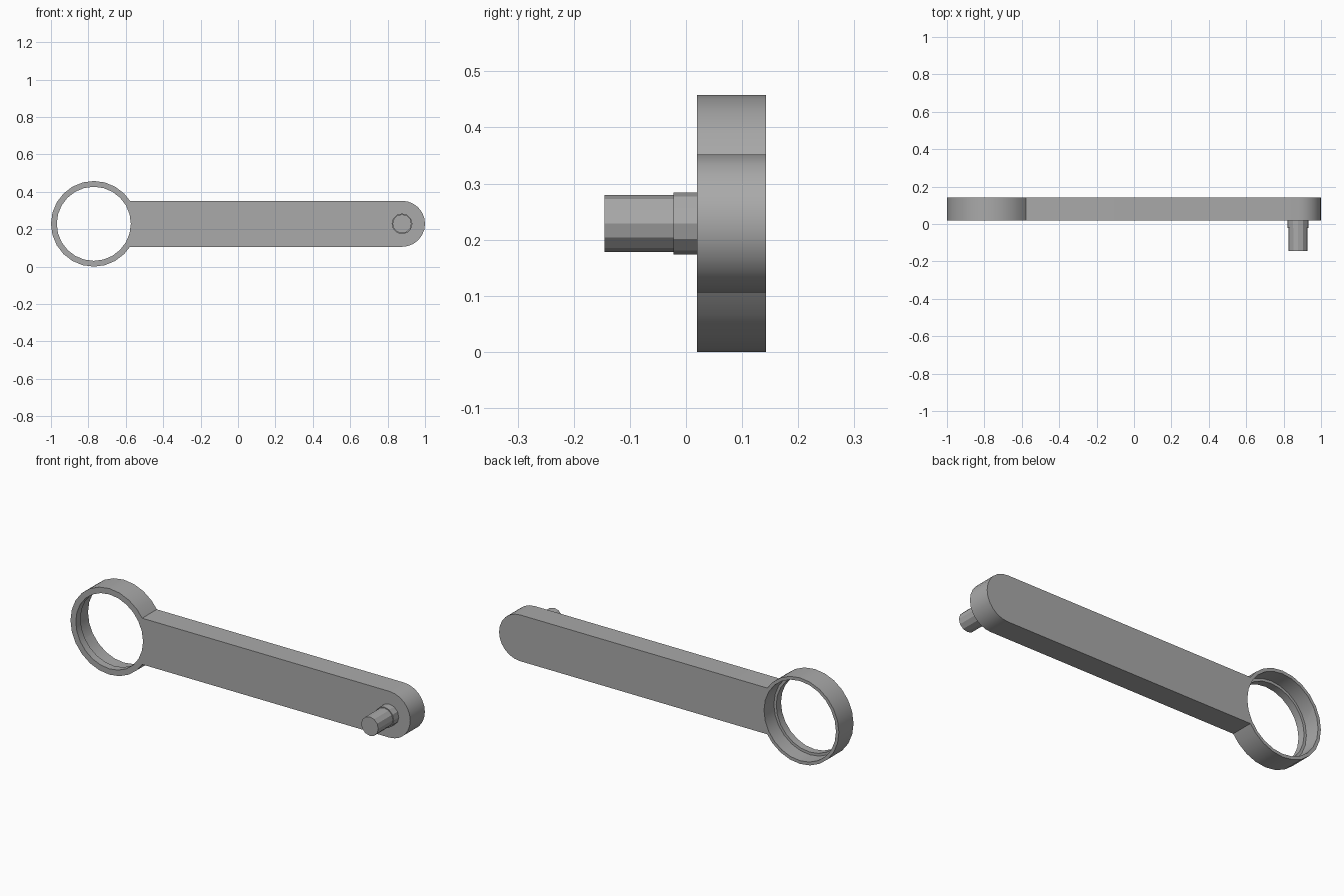
import bpy
import bmesh
from math import sin, cos, radians, asin, degrees
from mathutils import Matrix

cube = bpy.data.objects.get("Cube")
if cube:
    bpy.data.objects.remove(cube, do_unlink=True)

# Shared dimensions
RING_X, MID_Z, RING_R = -0.771, 0.229, 0.229
PIN_X, BAR_R = 0.877, 0.123
FRONT, BACK = 0.02, 0.143

grey = bpy.data.materials.new("plain grey")
grey.use_nodes = True
grey.diffuse_color = (0.4, 0.4, 0.4, 1)
grey.node_tree.nodes["Principled BSDF"].inputs["Base Color"].default_value = (0.4, 0.4, 0.4, 1)


def link(name, bm):
    bmesh.ops.recalc_face_normals(bm, faces=bm.faces)
    mesh = bpy.data.meshes.new(name)
    bm.to_mesh(mesh)
    bm.free()
    mesh.materials.append(grey)
    obj = bpy.data.objects.new(name, mesh)
    bpy.context.collection.objects.link(obj)
    return obj


def cylinder(name, x, radius, y0, y1, sides):
    """Cylinder lying along y, from y0 to y1."""
    bm = bmesh.new()
    place = Matrix.Translation((x, (y0 + y1) / 2, MID_Z)) @ Matrix.Rotation(radians(90), 4, 'X')
    bmesh.ops.create_cone(bm, cap_ends=True, segments=sides, radius1=radius,
                          radius2=radius, depth=y1 - y0, matrix=place)
    return link(name, bm)


def arc(x, radius, angles):
    return [(x + radius * cos(radians(a)), MID_Z + radius * sin(radians(a))) for a in angles]


def smooth(obj):
    bpy.ops.object.select_all(action='DESELECT')
    obj.select_set(True)
    bpy.context.view_layer.objects.active = obj
    bpy.ops.object.shade_smooth_by_angle(angle=radians(28))


# Arm: ring outline running into a bar with a rounded end
join = degrees(asin(BAR_R / RING_R))
outline = arc(RING_X, RING_R, [join, *range(45, 316, 15), 360 - join])
outline += arc(PIN_X, BAR_R, range(-90, 91, 15))
bm = bmesh.new()
face = bm.faces.new([bm.verts.new((x, FRONT, z)) for x, z in outline])
sweep = bmesh.ops.extrude_face_region(bm, geom=[face], use_keep_orig=True)
moved = [v for v in sweep["geom"] if isinstance(v, bmesh.types.BMVert)]
bmesh.ops.translate(bm, verts=moved, vec=(0, BACK - FRONT, 0))
arm = link("crank_arm", bm)

# Through hole, and a wider pocket from the back that leaves a front lip
for name, radius, start in (("bore_cutter", 0.198, -0.1), ("pocket_cutter", 0.212, 0.06)):
    cutter = cylinder(name, RING_X, radius, start, 0.3, 24)
    cutter.hide_render = True
    cut = arm.modifiers.new(name, 'BOOLEAN')
    cut.operation = 'DIFFERENCE'
    cut.solver = 'EXACT'
    cut.object = cutter
    bpy.context.view_layer.objects.active = arm
    bpy.ops.object.modifier_apply(modifier=cut.name)
    bpy.data.objects.remove(cutter, do_unlink=True)
smooth(arm)

# Handle pin with its collar
smooth(cylinder("pin_collar", PIN_X, 0.0555, -0.022, FRONT, 12))
smooth(cylinder("handle_pin", PIN_X, 0.0505, -0.145, -0.022, 12))
